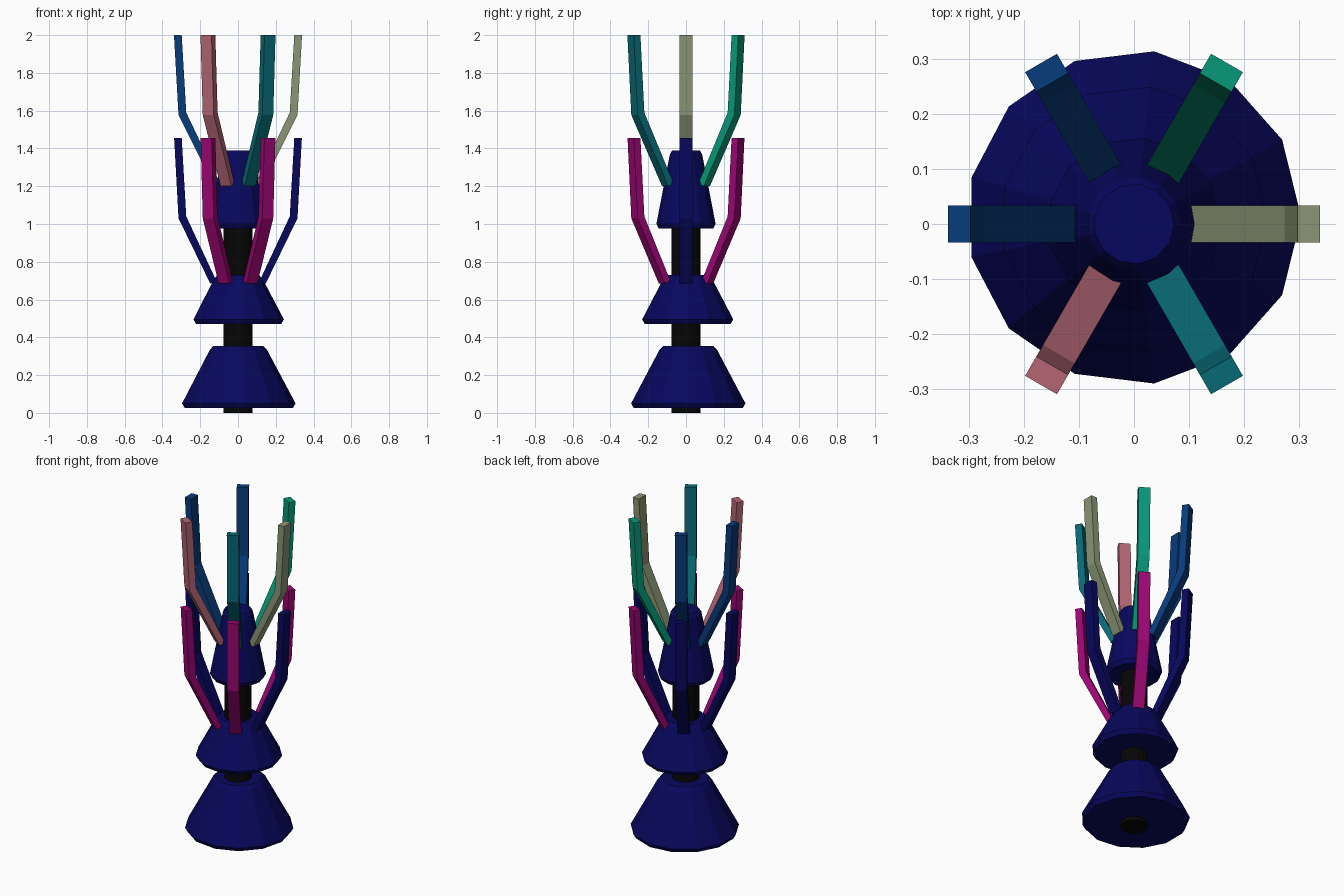
import bpy, bmesh
from math import sin, cos, pi, radians

if "Cube" in bpy.data.objects:
    bpy.data.objects.remove(bpy.data.objects["Cube"])


def material(name, r, g, b):
    m = bpy.data.materials.new(name)
    m.diffuse_color = [(c / 255) ** 2.2 for c in (r, g, b)] + [1]
    m.use_nodes = True
    m.node_tree.nodes["Principled BSDF"].inputs["Base Color"].default_value = m.diffuse_color
    return m


NAVY = material("navy", 16, 16, 94)
BLACK = material("black", 14, 14, 14)
MAGENTA = material("magenta", 155, 14, 115)
OLIVE = material("olive", 138, 148, 117)
GREEN = material("green", 16, 152, 120)
BLUE = material("blue", 16, 62, 122)
ROSE = material("rose", 178, 102, 116)
TEAL = material("teal", 16, 105, 116)


def finish(name, bm, mat):
    bmesh.ops.recalc_face_normals(bm, faces=bm.faces)
    me = bpy.data.meshes.new(name)
    bm.to_mesh(me)
    bm.free()
    me.materials.append(mat)
    ob = bpy.data.objects.new(name, me)
    bpy.context.collection.objects.link(ob)
    return ob


def lathe(name, profile, mat, sides=13, y=0.0):
    """Closed faceted solid from (radius, z) points."""
    bm = bmesh.new()
    rings = [[bm.verts.new((r * cos(2 * pi * i / sides), y + r * sin(2 * pi * i / sides), z))
              for i in range(sides)] for r, z in profile]
    for a, b in zip(rings, rings[1:]):
        for i in range(sides):
            j = (i + 1) % sides
            bm.faces.new((a[i], a[j], b[j], b[i]))
    bm.faces.new(rings[0])
    bm.faces.new(rings[-1])
    return finish(name, bm, mat)


def arm(name, profile, angle, mat, width=0.067):
    """Bent bar: inner and outer (radius, z) edges joined across its width."""
    bm = bmesh.new()
    rings = []
    for inner, outer in profile:
        rings.append([bm.verts.new((r, s * width / 2, z)) for (r, z), s in
                      ((inner, -1), (outer, -1), (outer, 1), (inner, 1))])
    for a, b in zip(rings, rings[1:]):
        for i in range(4):
            j = (i + 1) % 4
            bm.faces.new((a[i], a[j], b[j], b[i]))
    bm.faces.new(rings[0])
    bm.faces.new(rings[-1])
    ob = finish(name, bm, mat)
    ob.rotation_euler.z = radians(angle)


# central pole
lathe("pole", [(0.077, 0), (0.077, 1.3)], BLACK, 16)

# stacked cones with bevelled rims
lathe("lower_cone", [(0.29, 0.025), (0.305, 0.05), (0.153, 0.335), (0.133, 0.355)], NAVY, y=0.012)
lathe("middle_cone", [(0.228, 0.47), (0.243, 0.495), (0.13, 0.71), (0.11, 0.73)], NAVY, y=0.009)
lathe("top_cone", [(0.145, 0.975), (0.158, 1.0), (0.086, 1.37), (0.073, 1.39)], NAVY)

# two rings of bent arms
lower = [((0.115, 0.70), (0.147, 0.685)), ((0.274, 1.04), (0.315, 1.03)), ((0.298, 1.455), (0.338, 1.455))]
upper = [((0.095, 1.215), (0.127, 1.20)), ((0.274, 1.59), (0.315, 1.577)), ((0.298, 2.0), (0.339, 2.0))]
lower_mats = [NAVY, MAGENTA, NAVY, NAVY, MAGENTA, MAGENTA]
upper_mats = [OLIVE, GREEN, BLUE, BLUE, ROSE, TEAL]
for i in range(6):
    arm(f"lower_arm_{i + 1}", lower, i * 60, lower_mats[i])
    arm(f"upper_arm_{i + 1}", upper, i * 60, upper_mats[i])
